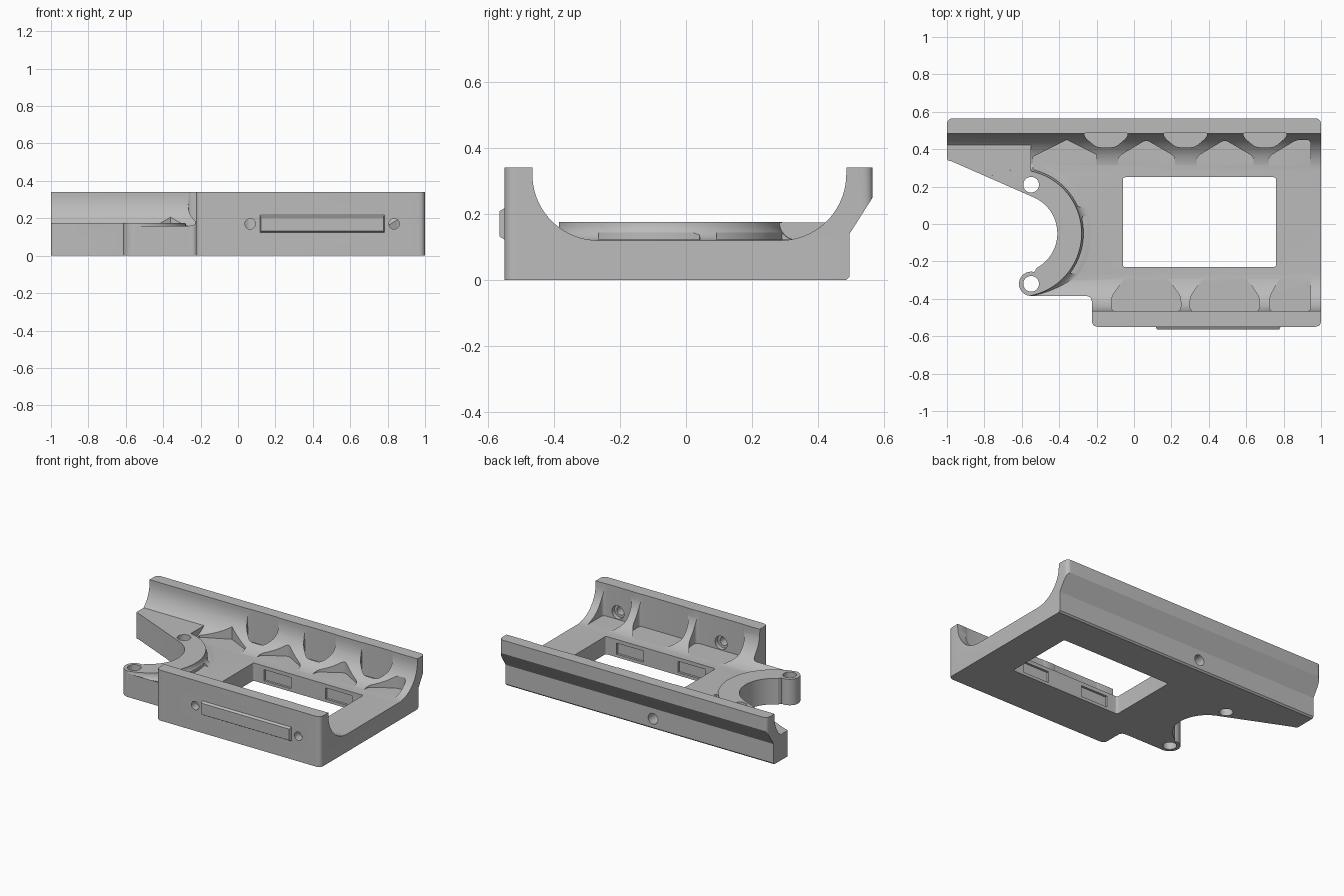
import bpy, bmesh
from math import sin, cos, pi, radians
from mathutils import Vector

if "Cube" in bpy.data.objects:
    bpy.data.objects.remove(bpy.data.objects["Cube"], do_unlink=True)

gray = bpy.data.materials.new("plain gray")
gray.use_nodes = True
gray.diffuse_color = (0.5, 0.5, 0.5, 1)
gray.node_tree.nodes["Principled BSDF"].inputs["Base Color"].default_value = (0.5, 0.5, 0.5, 1)


def arc(cx, cy, r, a0, a1, n=24):
    return [(cx + r * cos(radians(a0 + (a1 - a0) * i / n)),
             cy + r * sin(radians(a0 + (a1 - a0) * i / n))) for i in range(n + 1)]


def circle(cx, cy, r, n=32):
    return arc(cx, cy, r, 0, 360, n)[:-1]


def rect(x0, x1, y0, y1):
    return [(x0, y0), (x1, y0), (x1, y1), (x0, y1)]


def rounded(points, r, n=5):
    """Round every corner of an outline."""
    out = []
    for i, p in enumerate(points):
        p, a, b = Vector(p), Vector(points[i - 1]), Vector(points[(i + 1) % len(points)])
        s = p + (a - p).normalized() * min(r, (a - p).length * 0.45)
        e = p + (b - p).normalized() * min(r, (b - p).length * 0.45)
        for k in range(n + 1):
            t = k / n
            out.append(tuple(s * (1 - t) ** 2 + p * 2 * t * (1 - t) + e * t * t))
    return out


def prism(name, outline, lo, hi, axis="z"):
    """Extrude an outline along an axis."""
    place = {"x": lambda a, b, h: (h, a, b), "y": lambda a, b, h: (a, h, b),
             "z": lambda a, b, h: (a, b, h)}[axis]
    bm = bmesh.new()
    low = [bm.verts.new(place(a, b, lo)) for a, b in outline]
    top = [bm.verts.new(place(a, b, hi)) for a, b in outline]
    bm.faces.new(low)
    bm.faces.new(top)
    for i in range(len(low)):
        bm.faces.new((low[i - 1], low[i], top[i], top[i - 1]))
    return finish(name, bm)


def lathe(name, profile, cx, cy, n=96):
    """Stack rings of (radius, z) into a closed solid."""
    bm = bmesh.new()
    rings = [[bm.verts.new((x, y, z)) for x, y in circle(cx, cy, r, n)] for r, z in profile]
    for a, b in zip(rings, rings[1:]):
        for i in range(n):
            bm.faces.new((a[i - 1], a[i], b[i], b[i - 1]))
    bm.faces.new(rings[0])
    bm.faces.new(rings[-1])
    return finish(name, bm)


def finish(name, bm):
    bmesh.ops.recalc_face_normals(bm, faces=bm.faces)
    mesh = bpy.data.meshes.new(name)
    bm.to_mesh(mesh)
    bm.free()
    mesh.materials.append(gray)
    ob = bpy.data.objects.new(name, mesh)
    bpy.context.collection.objects.link(ob)
    return ob


def combine(base, tool, operation="DIFFERENCE"):
    mod = base.modifiers.new("cut", "BOOLEAN")
    mod.operation, mod.object, mod.solver = operation, tool, "EXACT"
    bpy.context.view_layer.objects.active = base
    bpy.ops.object.modifier_apply(modifier=mod.name)
    bpy.data.objects.remove(tool, do_unlink=True)


# Channel section: floor, filleted side rails, undercut back
FLOOR, TOP, R = 0.12, 0.34, 0.2
section = [(-0.6, 0), (0.485, 0), (0.495, 0.01), (0.495, 0.14), (0.565, 0.25), (0.565, TOP)]
section += [(0.485, TOP)] + arc(0.285, FLOOR + R, R, 0, -90, 20)
section += arc(-0.265, FLOOR + R, R, -90, -180, 20) + [(-0.465, TOP), (-0.6, TOP)]
frame = prism("frame", section, -1.1, 1.1, "x")

# Raised curved collar and side arm
CX, CY, RIM = -0.62, -0.05, 0.175
flare = [(0.395 - 0.055 * sin(a), RIM - 0.055 * cos(a)) for a in [i * pi / 16 for i in range(8)]]
collar = lathe("collar", [(0.395, 0.03)] + flare + [(0.34, RIM)], CX, CY)
combine(frame, collar, "UNION")
combine(frame, prism("arm", rect(-1.1, -0.55, 0, 0.49), 0.04, RIM - 0.0005), "UNION")

# Outside shape seen from above
outline = rounded([(-1, 0.335), (-1, 0.566), (1, 0.566), (1, -0.55), (-0.225, -0.55),
                   (-0.225, -0.385), (-0.55, -0.385)], 0.035)
outline = outline[6:-6]
corner = rounded([(-1, 0.335), (-1, 0.566), (1, 0.566)], 0.02)[:6]
outline = corner + outline + arc(-0.55, -0.32, 0.065, 270, 75, 20)
outline += arc(CX, CY, 0.21, -62, 64, 40)
combine(frame, prism("footprint", outline, -0.1, 0.6), "INTERSECT")

# Lightening pockets that leave branching ribs on the fillets
pockets = []
for x in (-0.085, 0.335):
    pockets.append([(x, 0.3), (x, 0.36), (x + 0.15, 0.45), (x + 0.305, 0.36), (x + 0.305, 0.3)])
pockets.append([(0.72, 0.3), (0.72, 0.36), (0.87, 0.45), (0.945, 0.45), (0.945, 0.26), (0.88, 0.3)])
for x in (-0.15, 0.275, 0.7):
    pockets.append([(x - 0.12, 0.488), (x + 0.12, 0.488), (x + 0.11, 0.46),
                    (x + 0.05, 0.41), (x - 0.05, 0.41), (x - 0.11, 0.46)])
for x in (-0.12, 0.3):
    pockets.append([(x, -0.467), (x, -0.39), (x + 0.07, -0.29), (x + 0.3, -0.29),
                    (x + 0.37, -0.39), (x + 0.37, -0.467)])
pockets.append([(0.725, -0.467), (0.725, -0.39), (0.78, -0.29), (0.945, -0.29), (0.945, -0.467)])
pockets = [rounded(p, 0.025) for p in pockets]
pockets.append(arc(CX, CY, 0.35, 24, 77, 20) + [(-0.54, 0.36), (-0.36, 0.45), (-0.2, 0.37), (-0.2, 0.09)])
pockets.append(arc(CX, CY, 0.35, -38, 15, 20) + [(-0.23, 0.045), (-0.21, 0.02), (-0.21, -0.24), (-0.24, -0.265)])
for p in pockets:
    combine(frame, prism("pocket", p, FLOOR + 0.002, 0.6))

# Window with recesses under its long edges
combine(frame, prism("window", rounded(rect(-0.06, 0.76, -0.23, 0.25), 0.015), -0.1, 0.3))
for x in (0.02, 0.48):
    combine(frame, prism("recess", rect(x, x + 0.2, -0.245, 0.265), 0.02, 0.095))

# Screw holes: tabs, front wall with inner counterbore, back
for y in (0.21, -0.32):
    combine(frame, prism("tab_hole", circle(-0.55, y, 0.042), -0.1, 0.3))
for x in (0.065, 0.835):
    combine(frame, prism("front_hole", circle(x, 0.17, 0.028), -0.7, -0.4, "y"))
    combine(frame, prism("counterbore", circle(x, 0.17, 0.045), -0.495, -0.4, "y"))
combine(frame, prism("back_hole", circle(-0.1, 0.07, 0.036), 0.38, 0.6, "y"))

# Bevelled bar on the front wall
bar = prism("front_bar", rect(0.115, 0.785, 0.12, 0.22), -0.565, -0.545, "y")
for v in bar.data.vertices:
    if v.co.y < -0.56:
        v.co.x += 0.008 if v.co.x < 0.4 else -0.008
        v.co.z += 0.012 if v.co.z < 0.17 else -0.012

# Smooth curves, crisp edges
bpy.ops.object.select_all(action="DESELECT")
frame.select_set(True)
bpy.context.view_layer.objects.active = frame
bpy.ops.object.shade_smooth_by_angle(angle=radians(25))
